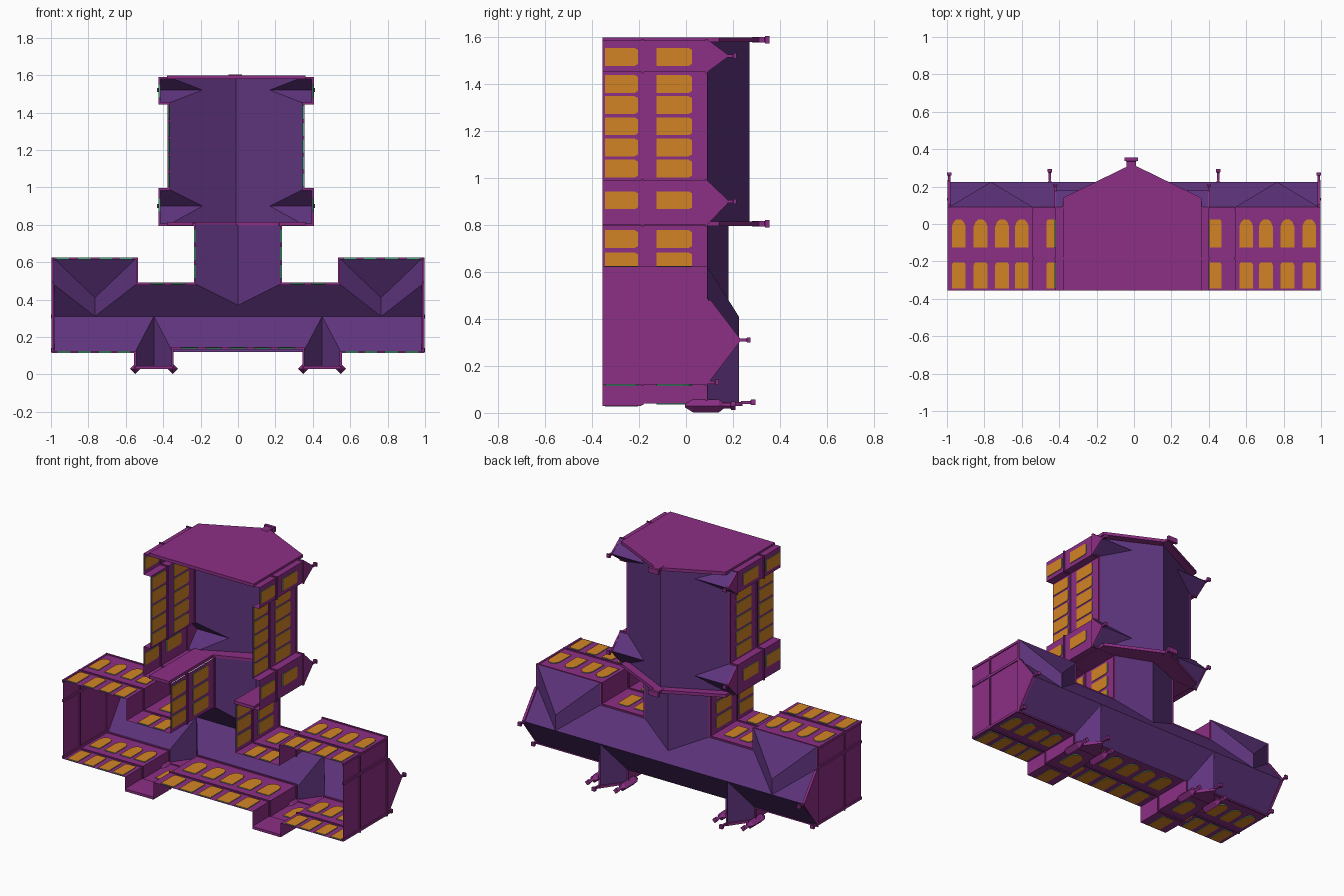
import bpy, bmesh, math

if "Cube" in bpy.data.objects:
    bpy.data.objects.remove(bpy.data.objects["Cube"])

def material(name, rgb):
    m = bpy.data.materials.new(name)
    m.diffuse_color = (*rgb, 1)
    m.use_nodes = True
    m.node_tree.nodes["Principled BSDF"].inputs["Base Color"].default_value = m.diffuse_color
    return m

WALL = material("magenta wall", (0.263, 0.028, 0.235))
ROOF = material("purple roof", (0.112, 0.034, 0.205))
PANE = material("orange pane", (0.645, 0.231, 0.018))
FRAME = material("green reveal", (0.08, 0.40, 0.22))

G, E, R = -0.355, 0.09, 0.225      # ground, eave and ridge heights (height runs along +y)
HX = -0.01                         # the hall sits slightly off centre

def finish(name, bm, *mats):
    me = bpy.data.meshes.new(name)
    bm.to_mesh(me)
    bm.free()
    for m in mats:
        me.materials.append(m)
    ob = bpy.data.objects.new(name, me)
    bpy.context.collection.objects.link(ob)
    return ob

def add_face(bm, pts):
    return bm.faces.new([bm.verts.new(p) for p in pts])

def mirrored_sheets(name, faces, mat, dx=0.0):
    bm = bmesh.new()
    for f in faces:
        add_face(bm, [(x + dx, y, z) for x, y, z in f])
        add_face(bm, [(-x + dx, y, z) for x, y, z in reversed(f)])
    bmesh.ops.remove_doubles(bm, verts=bm.verts, dist=1e-5)
    return finish(name, bm, mat)

def add_prism(bm, pts, axis, pos, half, cap=0, side=0):
    """2D outline (along wall, height) thickened across a wall facing x or z."""
    def at(p, d):
        return (d, p[1], p[0]) if axis == 'x' else (p[0], p[1], d)
    a = [bm.verts.new(at(p, pos - half)) for p in pts]
    b = [bm.verts.new(at(p, pos + half)) for p in pts]
    new = [bm.faces.new(a), bm.faces.new(b[::-1])]
    for f in new:
        f.material_index = cap
    n = len(pts)
    for i in range(n):
        f = bm.faces.new((a[i], b[i], b[(i + 1) % n], a[(i + 1) % n]))
        f.material_index = side
        new.append(f)
    bmesh.ops.recalc_face_normals(bm, faces=new)

def plate(name, pts, axis, pos, half, mat=WALL):
    bm = bmesh.new()
    add_prism(bm, pts, axis, pos, half)
    return finish(name, bm, mat)

def turned(name, x, z, rings, segs=4, flat=False, squash=1.0):
    """Stacked rings rising along y."""
    bm = bmesh.new()
    off = math.pi / segs if flat else 0
    loops = []
    for y, r in rings:
        loops.append([bm.verts.new((x + r * math.cos(off + 2 * math.pi * i / segs), y,
                      z + squash * r * math.sin(off + 2 * math.pi * i / segs))) for i in range(segs)])
    for a, b in zip(loops, loops[1:]):
        for i in range(segs):
            bm.faces.new((a[i], b[i], b[(i + 1) % segs], a[(i + 1) % segs]))
    bm.faces.new(loops[0])
    bm.faces.new(loops[-1][::-1])
    bmesh.ops.recalc_face_normals(bm, faces=bm.faces)
    return finish(name, bm, WALL)

def finial(name, x, z, y, h=0.05):
    turned(name, x, z, [(y, .009), (y + h * .65, .009), (y + h * .7, .016), (y + h, .016)], 4, True)

# Outer walls: open shells following half of the plan (x, z)
block = [(0, .14), (.35, .14), (.35, .04), (.55, .04), (.55, .12), (.99, .12), (.99, .62),
         (.54, .62), (.54, .485), (.23, .485), (.23, .80)]
hall = [(.23, .80), (.41, .80), (.41, .99), (.36, .99), (.36, 1.45), (.41, 1.45), (.41, 1.585), (0, 1.585)]
for name, path, dx in (("main_block", block, 0), ("hall", hall, HX)):
    segs = list(zip(path, path[1:]))
    mirrored_sheets(name + "_walls", [[(a[0], G, a[1]), (b[0], G, b[1]), (b[0], E, b[1]), (a[0], E, a[1])]
                                      for a, b in segs], WALL, dx)
    # Belt course and eave moulding
    bm = bmesh.new()
    for y in (-.185, .087):
        for a, b in segs:
            x0, x1 = sorted((a[0], b[0]))
            z0, z1 = sorted((a[1], b[1]))
            for s in (1, -1):
                xs = sorted((s * x0 + dx, s * x1 + dx))
                add_prism(bm, [(xs[0] - .006, y - .005), (xs[1] + .006, y - .005),
                               (xs[1] + .006, y + .005), (xs[0] - .006, y + .005)],
                          'z', (z0 + z1) / 2, (z1 - z0) / 2 + .006)
    finish(name + "_belt_courses", bm, WALL)

# Main roof with bay gables, hipped wings and connector, cut along the valleys
mirrored_sheets("main_roof", [
    [(0, E, .12), (.35, E, .12), (.45, R, .31), (0, R, .31)],
    [(.55, E, .12), (.99, E, .12), (.99, R, .31), (.45, R, .31)],
    [(.35, E, .035), (.45, R, .035), (.45, R, .31), (.35, E, .12)],
    [(.55, E, .035), (.45, R, .035), (.45, R, .31), (.55, E, .12)],
    [(0, .18, .37), (.23, E, .485), (.54, E, .485), (.765, R, .31), (0, R, .31)],
    [(.54, E, .485), (.54, E, .625), (.765, R, .41), (.765, R, .31)],
    [(.54, E, .625), (.99, E, .625), (.765, R, .41)],
    [(.99, E, .625), (.99, E, .485), (.765, R, .31), (.765, R, .41)],
    [(.99, E, .485), (.99, R, .31), (.765, R, .31)],
    [(0, .18, .37), (0, .18, .80), (.23, E, .80), (.23, E, .485)]], ROOF)

# Hall roof with four small side gables
hall_faces = [[(0, .27, .8), (.36, E, .8), (.18, .18, .9), (.36, E, .99), (.36, E, 1.45),
               (.18, .18, 1.52), (.36, E, 1.59), (0, .27, 1.59)]]
for a, c, b in ((.80, .90, .99), (1.45, 1.52, 1.59)):
    for e in (a, b):
        hall_faces.append([(.41, E, e), (.41, .18, c), (.18, .18, c), (.36, E, e)])
    for s in (1, -1):
        plate("hall_side_gable", [(a, E), (b, E), (c, .185)], 'x', HX + s * .411, .005)
        finial("hall_side_finial", HX + s * .411, c, .175, .04)
mirrored_sheets("hall_roof", hall_faces, ROOF, HX)

# Hall end gables with raised parapets and chimneys
top = [(-.37, .14), (0, .32), (.37, .14)]
shapes = {1.588: [(-.37, G)] + top + [(.37, G)],
          .805: [(-.37, G)] + top + [(.37, G), (.23, G), (.23, E), (0, .18), (-.23, E), (-.23, G)]}
for z, pts in shapes.items():
    plate("hall_end_gable", [(x + HX, y) for x, y in pts], 'z', z, .01)
    turned("hall_chimney", HX - .005, z, [(.28, .035), (.335, .035), (.337, .05), (.355, .05)], 4, True, .45)

for s in (1, -1):
    # Main end gables, their finials and end-wall pilasters
    plate("end_gable", [(.125, E), (.125, .105), (.14, .105), (.31, .235), (.48, .105), (.48, E)],
          'x', s * .99, .008)
    finial("end_gable_finial", s * .988, .31, .225)
    finial("front_corner_finial", s * .988, .13, .09)
    for z in (.13, .49, .615):
        plate("end_pilaster", [(z - .008, G), (z + .008, G), (z + .008, E), (z - .008, E)], 'x', s * .99, .006)
    # Front bay gable, base, finial and corbelled corner turrets
    plate("bay_gable", [(s * .345, E), (s * .555, E), (s * .45, .24)], 'z', .038, .008)
    plate("bay_base", [(s * .35, G), (s * .55, G), (s * .55, -.19), (s * .35, -.19)], 'z', .038, .008)
    finial("bay_finial", s * .45, .045, .235, .06)
    for x in (.35, .55):
        turned("bay_turret", s * x, .03, [(-.005, .006), (.03, .028), (.14, .028), (.16, .012),
                                          (.19, .012), (.192, .018), (.21, .018)])

# Windows: orange panes with green edges, set through the walls
def window(bm, axis, pos, c, w, y0, y1, arch):
    h = w / 2
    k = .04 if arch else .014
    pts = [(c - h, y0), (c + h, y0), (c + h, y1 - k), (c + h * .75, y1 - k * .35), (c + h * .3, y1),
           (c - h * .3, y1), (c - h * .75, y1 - k * .35), (c - h, y1 - k)]
    if not arch:
        pts[3:7] = [(c + h * .8, y1), (c - h * .8, y1)]
    add_prism(bm, pts, axis, pos, .0045, 0, 1)

UP, LOW = (-.125, .025), (-.345, -.205)
groups = {
    "hall_windows": ('x', .36, [1.04, 1.13, 1.22, 1.31, 1.40], .076, False, HX),
    "hall_bay_windows": ('x', .41, [.905, 1.515], .076, False, HX),
    "connector_windows": ('x', .23, [.55, .645, .74], .076, False, 0),
    "wing_back_windows": ('z', .62, [.60, .705, .82, .937], .074, True, 0),
    "wing_front_windows": ('z', .12, [.61, .71, .82, .93], .074, True, 0),
    "main_back_windows": ('z', .485, [.32, .43], .076, False, 0),
    "bay_windows": ('z', .04, [.45], .09, True, 0),
    "centre_front_windows": ('z', .14, [.13, .26], .09, True, 0)}
for name, (axis, pos, centres, w, arch, dx) in groups.items():
    bm = bmesh.new()
    for s in (1, -1):
        for c in centres:
            for (y0, y1), a in ((UP, arch), (LOW, False)):
                if axis == 'x':
                    window(bm, axis, s * pos + dx, c, w, y0, y1, a)
                else:
                    p = pos - .008 if name == "bay_windows" and y1 < -.19 else pos
                    window(bm, axis, p, s * c, w, y0, y1, a)
    finish(name, bm, PANE, FRAME)
bm = bmesh.new()
window(bm, 'z', .14, 0, .09, *UP, True)
window(bm, 'z', .14, 0, .09, *LOW, False)
finish("entrance_windows", bm, PANE, FRAME)
